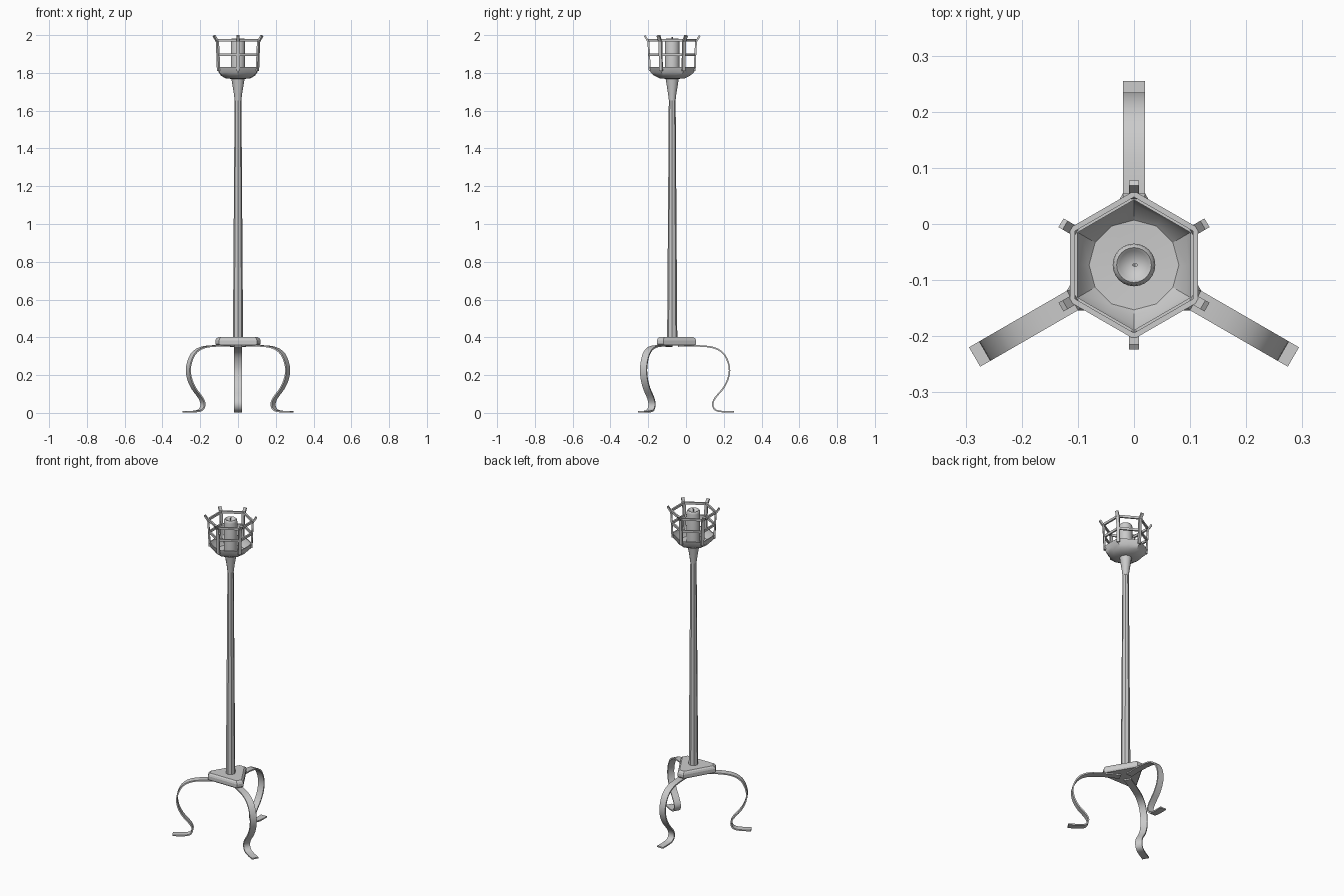
import bpy, bmesh, math
from mathutils import Vector

if "Cube" in bpy.data.objects:
    bpy.data.objects.remove(bpy.data.objects["Cube"])

CY = -0.073  # y of the main axis
C30 = math.cos(math.pi / 6)


def finish(name, verts, faces, smooth=None):
    me = bpy.data.meshes.new(name)
    me.from_pydata(verts, [], faces)
    bm = bmesh.new()
    bm.from_mesh(me)
    bmesh.ops.recalc_face_normals(bm, faces=bm.faces)
    bm.to_mesh(me)
    bm.free()
    ob = bpy.data.objects.new(name, me)
    bpy.context.collection.objects.link(ob)
    ob.location.y = CY
    if smooth:
        bpy.ops.object.select_all(action='DESELECT')
        ob.select_set(True)
        bpy.context.view_layer.objects.active = ob
        bpy.ops.object.shade_smooth_by_angle(angle=math.radians(smooth))
    return ob


def loft(name, rings, closed=False, smooth=None):
    """Skin a list of equal-length vertex rings; cap the ends or close the loop."""
    n, m = len(rings[0]), len(rings)
    verts = [v for r in rings for v in r]
    faces = [(i * n + j, i * n + (j + 1) % n,
              (i + 1) % m * n + (j + 1) % n, (i + 1) % m * n + j)
             for i in range(m if closed else m - 1) for j in range(n)]
    if not closed:
        faces += [tuple(range(n)), tuple(range((m - 1) * n, m * n))]
    return finish(name, verts, faces, smooth)


def ring(r, z, n=12, hexness=0.0):
    """Circle of n points, blended towards a hexagon with corners on +-y."""
    out = []
    for k in range(n):
        a = math.pi / 2 + 2 * math.pi * k / n
        off = (a - math.pi / 2 + math.pi / 6) % (math.pi / 3) - math.pi / 6
        h = C30 / math.cos(math.pi / 6 - abs(off))
        q = r * (1 + (h - 1) * hexness)
        out.append((q * math.cos(a), q * math.sin(a), z))
    return out


def strip(name, path, width, thick, angle, smooth=None):
    """Flat bar following an (r, z) path in the vertical plane at angle."""
    rad = Vector((math.cos(angle), math.sin(angle), 0))
    side = Vector((-rad.y, rad.x, 0)) * width / 2
    rings = []
    for i, (r, z) in enumerate(path):
        a, b = path[max(i - 1, 0)], path[min(i + 1, len(path) - 1)]
        t = Vector((b[0] - a[0], b[1] - a[1])).normalized()
        c = rad * r + Vector((0, 0, z))
        nrm = (rad * -t.y + Vector((0, 0, t.x))) * thick / 2
        rings.append([c + side + nrm, c - side + nrm, c - side - nrm, c + side - nrm])
    return loft(name, rings, smooth=smooth)


def spline(p, sub=3):
    """Catmull-Rom subdivision of a path."""
    q = [Vector(v) for v in p]
    out = []
    for i in range(len(q) - 1):
        a, b, c, d = q[max(i - 1, 0)], q[i], q[i + 1], q[min(i + 2, len(q) - 1)]
        for s in range(sub):
            t = s / sub
            out.append(0.5 * (2 * b + (c - a) * t + (2 * a - 5 * b + 4 * c - d) * t * t
                              + (3 * b - a - 3 * c + d) * t ** 3))
    return out + [q[-1]]


# Three curled strap legs
leg = spline([(.03, .354), (.13, .355), (.22, .345), (.275, .31), (.302, .245),
              (.297, .185), (.27, .13), (.228, .08), (.214, .045), (.228, .016),
              (.265, .007), (.328, .006)])
for k in range(3):
    strip(f"leg_{k + 1}", leg, .04, .008, math.pi / 2 + k * 2 * math.pi / 3, 40)

# Triangular plate with clipped corners and chamfered edges


def tri(inset, z):
    pts = []
    for k in range(3):
        a = math.pi / 2 + k * 2 * math.pi / 3
        d, s = Vector((math.cos(a), math.sin(a), 0)), Vector((-math.sin(a), math.cos(a), 0))
        for w in (-.02, .02):
            pts.append(d * (.127 - inset) + s * (w * (1 - inset * 14)) + Vector((0, 0, z)))
    return pts


loft("plate", [tri(.006, .358), tri(0, .366), tri(0, .384), tri(.005, .394), tri(.015, .401)])

# Tapered pole and flared socket
loft("pole", [ring(.027, .39, 8), ring(.018, 1.67, 8)], smooth=30)
loft("socket", [ring(.018, 1.655), ring(.022, 1.69), ring(.036, 1.775)], smooth=40)

# Bowl: round base growing into a hexagonal rim, hollow inside
outer = [(.03, 1.768, 0), (.066, 1.771, 0), (.095, 1.785, .4), (.115, 1.803, .8), (.125, 1.832, 1)]
inner = [(.119, 1.832, 1), (.108, 1.807, .8), (.08, 1.785, 0), (.02, 1.782, 0)]
loft("bowl", [ring(r, z, 12, h) for r, z, h in outer + inner], smooth=30)

# Cage bars flaring into prongs at the hexagon corners
for k in range(6):
    strip(f"cage_bar_{k + 1}", [(.119, 1.81), (.122, 1.89), (.126, 1.965), (.146, 2.0 - .003)],
          .018, .01, math.pi / 2 + k * math.pi / 3)

# Hexagonal cage rails
for name, r, z in (("middle_rail", .127, 1.896), ("upper_rail", .132, 1.972)):
    loft(name, [ring(r, z - .007, 6), ring(r, z + .007, 6),
                ring(r - .011, z + .007, 6), ring(r - .011, z - .007, 6)], closed=True)

# Candle with rounded, dished top, and wick
loft("candle", [ring(r, z, 24) for r, z in
                ((.038, 1.78), (.038, 1.968), (.036, 1.978), (.031, 1.983),
                 (.026, 1.979), (.018, 1.971), (.004, 1.968))], smooth=50)
loft("wick", [ring(.003, 1.96, 6), ring(.003, 1.985, 6),
              [(x + .004, y, z) for x, y, z in ring(.003, 1.99, 6)]], smooth=40)
